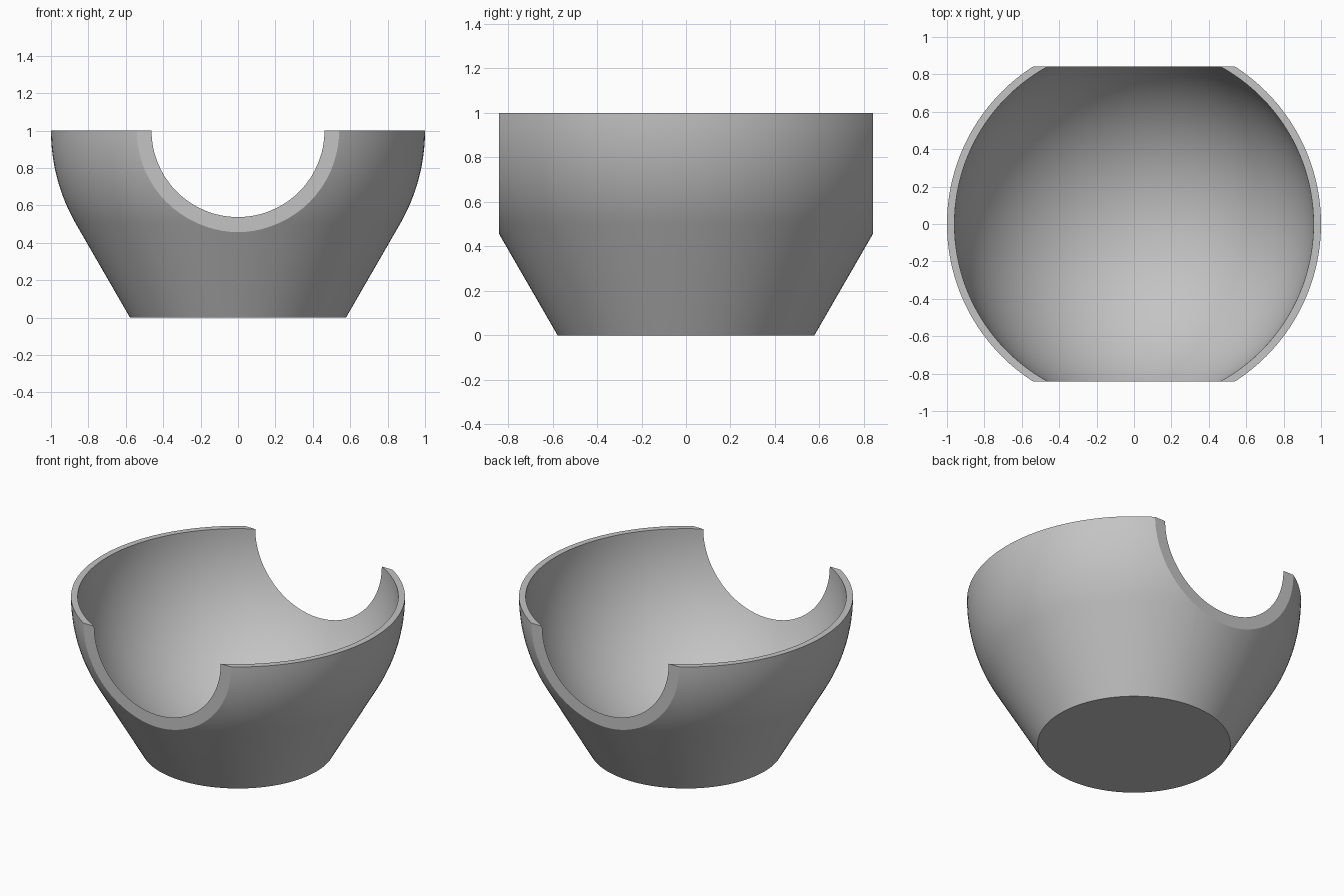
import bpy, bmesh
from math import sin, cos, tan, pi, radians
from mathutils import Vector

cube = bpy.data.objects.get("Cube")
if cube:
    bpy.data.objects.remove(cube, do_unlink=True)

OUTER, INNER, CUT = 1.0, 0.96, 0.841
SEGMENTS = 128

# One plain grey material
grey = bpy.data.materials.new("plain_grey")
grey.use_nodes = True
colour = (0.55, 0.55, 0.55, 1)
grey.diffuse_color = colour
grey.node_tree.nodes["Principled BSDF"].inputs["Base Color"].default_value = colour


def arc(radius, start, end, steps):
    """Points on a hemisphere profile, by angle below the rim in degrees."""
    angles = [radians(start + (end - start) * i / steps) for i in range(steps + 1)]
    return [(radius * cos(a), 0, OUTER - radius * sin(a)) for a in angles]


# Wall profile: flat base, tangent cone, round outside, rim, round inside
profile = [(0, 0, 0), (tan(radians(30)), 0, 0)]
profile += arc(OUTER, 30, 0, 12)
profile += arc(INNER, 0, 90, 36)

bm = bmesh.new()
verts = [bm.verts.new(p) for p in profile]
edges = [bm.edges.new(pair) for pair in zip(verts, verts[1:])]
bmesh.ops.spin(bm, geom=verts + edges, cent=(0, 0, 0), axis=(0, 0, 1),
               angle=2 * pi, steps=SEGMENTS, use_merge=True)
bmesh.ops.remove_doubles(bm, verts=bm.verts[:], dist=1e-5)

# Slice front and back flat, closing the exposed wall
for side in (-1, 1):
    cut = bmesh.ops.bisect_plane(
        bm, geom=bm.verts[:] + bm.edges[:] + bm.faces[:], dist=1e-6,
        plane_co=Vector((0, side * CUT, 0)), plane_no=Vector((0, side, 0)),
        clear_outer=True)
    rim = [e for e in cut["geom_cut"] if isinstance(e, bmesh.types.BMEdge)]
    bmesh.ops.triangle_fill(bm, use_beauty=True, edges=rim,
                            normal=Vector((0, side, 0)))

bmesh.ops.recalc_face_normals(bm, faces=bm.faces[:])
mesh = bpy.data.meshes.new("cut_bowl")
bm.to_mesh(mesh)
bm.free()
bowl = bpy.data.objects.new("cut_bowl", mesh)
bpy.context.collection.objects.link(bowl)
mesh.materials.append(grey)

# Smooth the round surfaces, keep the rims crisp
bpy.ops.object.select_all(action="DESELECT")
bowl.select_set(True)
bpy.context.view_layer.objects.active = bowl
bpy.ops.object.shade_smooth_by_angle(angle=radians(30))
